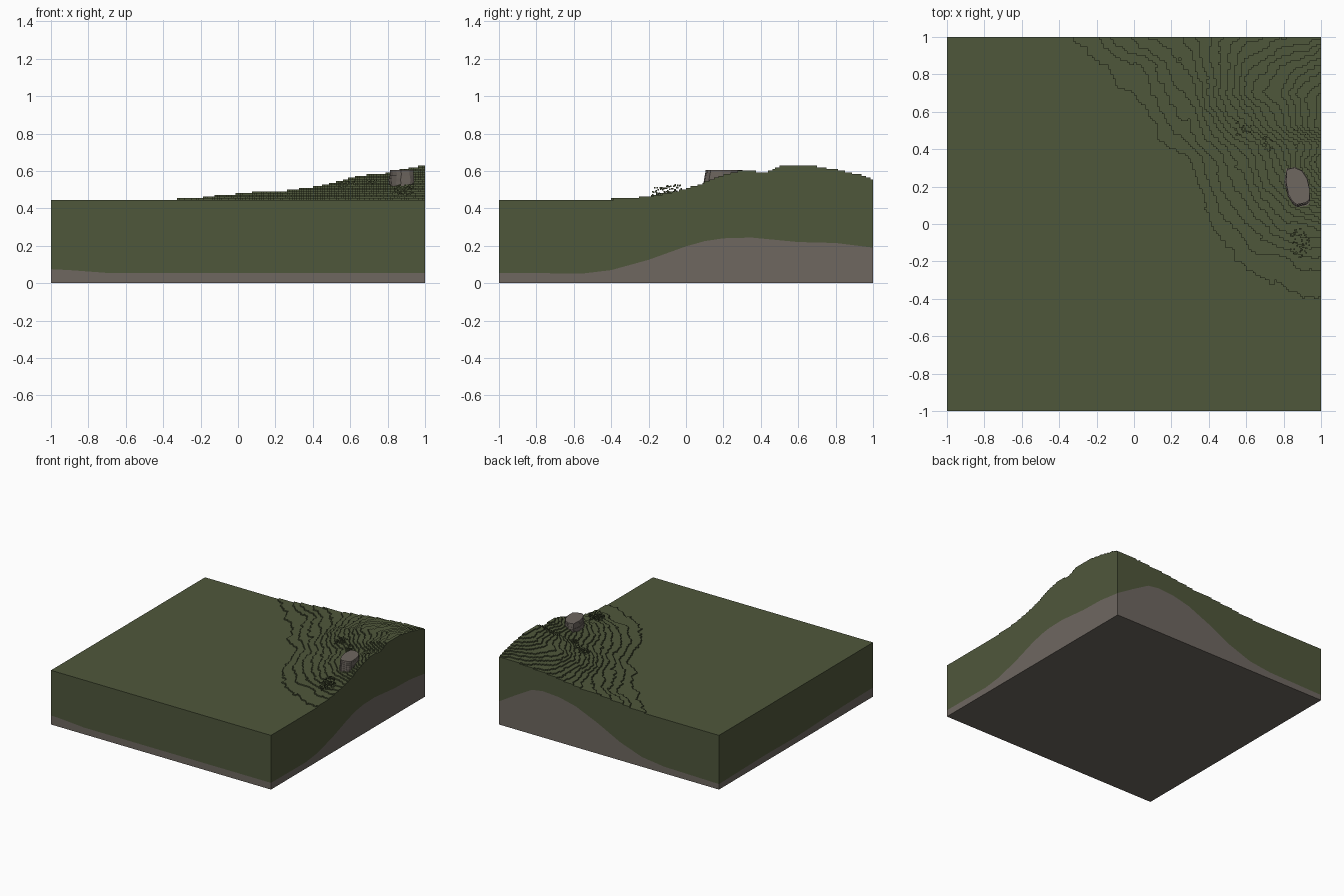
import bpy, bmesh, math, random
from mathutils import noise, Vector

if "Cube" in bpy.data.objects:
    bpy.data.objects.remove(bpy.data.objects["Cube"])

random.seed(4)
BASE, STEP, N = 0.445, 0.0092, 160
CELL = 2 / N


def material(name, rgb):
    m = bpy.data.materials.new(name)
    m.diffuse_color = (*rgb, 1)
    m.use_nodes = True
    m.node_tree.nodes["Principled BSDF"].inputs["Base Color"].default_value = m.diffuse_color
    return m


GRASS = material("grass green", (0.078, 0.095, 0.044))
ROCK = material("rock brown", (0.158, 0.136, 0.118))


def lerp_table(xs, vs, x):
    """Piecewise linear lookup."""
    if x <= xs[0]:
        return vs[0]
    for a, b, u, v in zip(xs, xs[1:], vs, vs[1:]):
        if x <= b:
            return u + (v - u) * (x - a) / (b - a)
    return vs[-1]


# Hill control heights (thousandths above the plain)
HX = [-0.4, 0, 0.3, 0.6, 0.8, 1]
HY = [-0.45, -0.2, 0, 0.2, 0.33, 0.42, 0.52, 0.7, 0.85, 1]
HZ = [[-6, -6, -6, -3, 0, 0],
      [-6, -6, -6, 5, 13, 16],
      [-6, -6, -5, 22, 45, 60],
      [-6, -6, -3, 40, 80, 135],
      [-6, -6, 4, 50, 95, 165],
      [-6, -6, 14, 60, 100, 145],
      [-6, -6, 22, 85, 130, 188],
      [-6, 5, 35, 118, 150, 180],
      [-6, 12, 45, 110, 132, 155],
      [-2, 35, 56, 92, 102, 115]]


def ground(x, y):
    """Terraced ground height."""
    e = lerp_table(HY, [lerp_table(HX, row, x) for row in HZ], y) / 1000
    if e > -0.004:
        amp = min(1, max(0, e) / 0.02 + 0.3)
        e += amp * (0.005 * noise.noise(Vector((x * 7, y * 7, 1)))
                    + 0.003 * noise.noise(Vector((x * 25, y * 25, 5))))
    return BASE + STEP * max(0, math.floor(e / STEP + 0.5))


def make(name, verts, faces, mats, idx=None):
    me = bpy.data.meshes.new(name)
    me.from_pydata(verts, [], faces)
    for m in mats:
        me.materials.append(m)
    if idx:
        me.polygons.foreach_set("material_index", idx)
    bm = bmesh.new()
    bm.from_mesh(me)
    bmesh.ops.remove_doubles(bm, verts=bm.verts, dist=1e-5)
    bm.to_mesh(me)
    bm.free()
    ob = bpy.data.objects.new(name, me)
    bpy.context.collection.objects.link(ob)
    return ob


# Terrain tops and step walls, one column per cell, equal heights merged
co = [-1 + i * CELL for i in range(N + 1)]
H = [[ground(co[i] + CELL / 2, co[j] + CELL / 2) for j in range(N)] for i in range(N)]
V, F, M = [], [], []


def quad(*pts, m=0):
    F.append(tuple(range(len(V), len(V) + 4)))
    V.extend(pts)
    M.append(m)


for i in range(N):
    x0, x1 = co[i], co[i + 1]
    j = 0
    while j < N:
        k, h = j, H[i][j]
        while k < N and H[i][k] == h:
            k += 1
        y0, y1 = co[j], co[k]
        quad((x0, y0, h), (x1, y0, h), (x1, y1, h), (x0, y1, h))
        if k < N:
            g = H[i][k]
            quad((x0, y1, g), (x0, y1, h), (x1, y1, h), (x1, y1, g))
        j = k
    if i < N - 1:
        for j in range(N):
            h, g = H[i][j], H[i + 1][j]
            if h != g:
                quad((x1, co[j], h), (x1, co[j], g), (x1, co[j + 1], g), (x1, co[j + 1], h))

# Cut sides: rock layer below, soil above
LAYERS = {
    "front": ([-1, -0.9, -0.7, 1], [0.075, 0.07, 0.055, 0.055]),
    "right": ([-1, -0.55, -0.4, -0.2, 0, 0.1, 0.2, 0.35, 0.6, 0.8, 1],
              [0.055, 0.052, 0.07, 0.125, 0.197, 0.225, 0.24, 0.244, 0.22, 0.215, 0.19]),
    "back": ([-1, -0.5, -0.3, -0.1, 0.1, 0.3, 0.45, 0.6, 0.7, 0.85, 1],
             [0.045, 0.055, 0.08, 0.15, 0.25, 0.335, 0.37, 0.38, 0.365, 0.28, 0.19]),
    "left": ([-1, -0.6, 0, 0.4, 1], [0.075, 0.07, 0.05, 0.055, 0.045]),
}
for side, (ts, zs) in LAYERS.items():
    for k in range(N):
        s, t = co[k], co[k + 1]
        p, q, h = {"front": ((s, -1), (t, -1), H[k][0]),
                   "right": ((1, s), (1, t), H[-1][k]),
                   "back": ((s, 1), (t, 1), H[k][-1]),
                   "left": ((-1, s), (-1, t), H[0][k])}[side]
        if side in ("back", "left"):
            p, q, s, t = q, p, t, s
        a, b = lerp_table(ts, zs, s), lerp_table(ts, zs, t)
        quad((*p, 0), (*q, 0), (*q, b), (*p, a), m=1)
        quad((*p, a), (*q, b), (*q, h), (*p, h))
quad((-1, -1, 0), (-1, 1, 0), (1, 1, 0), (1, -1, 0), m=1)
make("terrain_block", V, F, [GRASS, ROCK], M)

# Boulder: stacked slabs receding toward the top
V, F = [], []
OUT = [(0.82, 0.14), (0.845, 0.10), (0.87, 0.08), (0.925, 0.09), (0.95, 0.11),
       (0.945, 0.18), (0.935, 0.24), (0.905, 0.29), (0.86, 0.31), (0.81, 0.30), (0.80, 0.22)]
z, n = 0.47, len(OUT)
for lay in range(9):
    s = 1 - 0.018 * lay
    ring = [(0.875 + (x - 0.875) * s + random.uniform(-.003, .003),
             0.25 + (y - 0.25) * s) for x, y in OUT]
    o, top = len(V), z + 0.015
    V += [(x, y, z) for x, y in ring] + [(x, y, top) for x, y in ring]
    F += [(o + k, o + (k + 1) % n, o + n + (k + 1) % n, o + n + k) for k in range(n)]
    F += [tuple(range(o + n, o + 2 * n)), tuple(range(o + n - 1, o - 1, -1))]
    z = top
make("boulder", V, F, [ROCK])


# Shrubs: loose clusters of tiny leaf cubes
def shrub(name, cx, cy, rx, ry, tall, count, size=0.008):
    bm = bmesh.new()
    for _ in range(count):
        a, r = random.uniform(0, math.tau), math.sqrt(random.random())
        x, y = cx + rx * r * math.cos(a), cy + ry * r * math.sin(a)
        c = bmesh.ops.create_cube(bm, size=size)
        bmesh.ops.translate(bm, verts=c["verts"],
                            vec=(x, y, ground(x, y) + random.uniform(0, tall)))
    me = bpy.data.meshes.new(name)
    bm.to_mesh(me)
    bm.free()
    me.materials.append(GRASS)
    bpy.context.collection.objects.link(bpy.data.objects.new(name, me))


shrub("shrub_front", 0.885, -0.1, 0.055, 0.08, 0.04, 70)
shrub("shrub_left", 0.57, 0.51, 0.06, 0.04, 0.015, 30)
shrub("shrub_middle", 0.71, 0.43, 0.035, 0.04, 0.015, 22)
shrub("shrub_back", 0.88, 0.47, 0.06, 0.06, 0.008, 14, 0.006)
